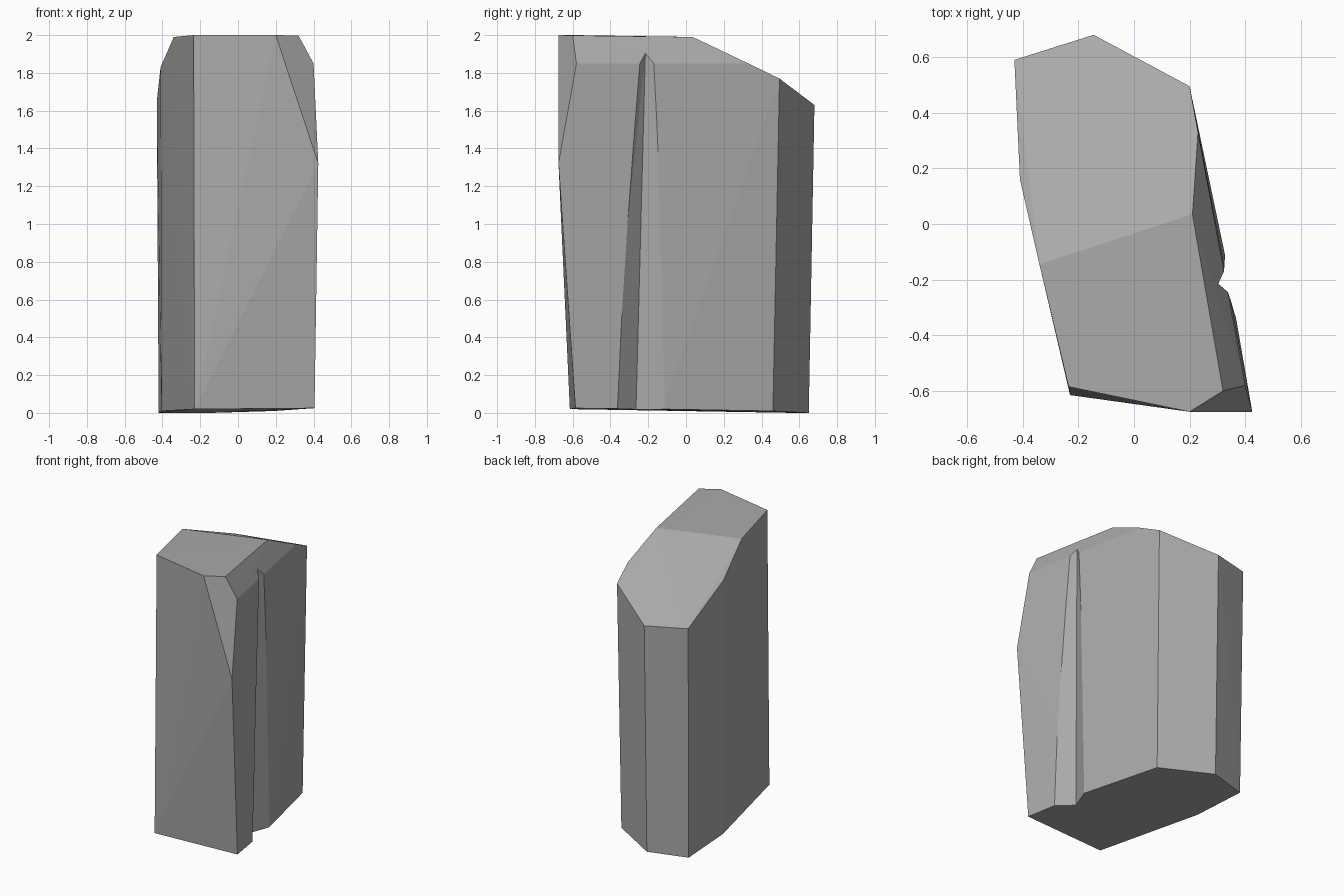
import bpy
import bmesh
from mathutils import Vector

default = bpy.data.objects.get("Cube")
if default:
    bpy.data.objects.remove(default, do_unlink=True)

stone = bpy.data.materials.new("stone grey")
stone.use_nodes = True
grey = (0.4, 0.4, 0.4, 1)
stone.diffuse_color = grey
stone.node_tree.nodes["Principled BSDF"].inputs["Base Color"].default_value = grey


def hull_object(name, points):
    """Make a flat-faced solid that wraps the given corner points."""
    bm = bmesh.new()
    for point in points:
        bm.verts.new(point)
    result = bmesh.ops.convex_hull(bm, input=bm.verts[:])
    spare = [v for v in result["geom_interior"] if isinstance(v, bmesh.types.BMVert)]
    bmesh.ops.delete(bm, geom=spare, context="VERTS")
    bmesh.ops.recalc_face_normals(bm, faces=bm.faces[:])
    mesh = bpy.data.meshes.new(name)
    bm.to_mesh(mesh)
    bm.free()
    mesh.materials.append(stone)
    obj = bpy.data.objects.new(name, mesh)
    bpy.context.collection.objects.link(obj)
    return obj


# Slightly tilted base outline, from the front left corner round to the front right
base_outline = [
    (-0.23, -0.615, 0.02), (-0.405, 0.16, 0.01), (-0.42, 0.57, 0),
    (-0.145, 0.65, 0), (0.19, 0.46, 0.01),
    (0.33, -0.125, 0.02), (0.405, -0.585, 0.025),
]
# Upper ends of the side walls
shoulder = [
    (-0.41, 0.16, 1.83), (-0.43, 0.59, 1.65), (-0.145, 0.68, 1.63),
    (0.2, 0.495, 1.77), (0.23, 0.33, 1.85),
    (0.4, -0.58, 1.85), (0.425, -0.675, 1.32),
]
# Corners of the nearly level front part of the top
crown = [
    (-0.235, -0.585, 2), (0.2, -0.675, 2), (0.32, -0.6, 1.998),
    (0.21, 0.035, 1.99), (-0.34, -0.145, 1.99),
]
rock = hull_object("rock_pillar", base_outline + shoulder + crown)


# Tapering crack down the side wall
def wedge_section(valley, near_edge, far_edge, reach):
    """Triangle whose open side reaches beyond the wall."""
    valley, near_edge, far_edge = map(Vector, (valley, near_edge, far_edge))
    return [valley] + [valley + (p - valley) * reach for p in (near_edge, far_edge)]


foot = wedge_section((0.27, -0.265, 0), (0.345, -0.34, 0), (0.325, -0.12, 0), 2)
head = wedge_section((0.303, -0.215, 1.905), (0.333, -0.24, 1.87), (0.326, -0.165, 1.85), 2)
below = [f + (f - h) * 0.03 for f, h in zip(foot, head)]
cutter = hull_object("crack_cutter", below + head)
cutter.hide_render = True

crack = rock.modifiers.new("crack", "BOOLEAN")
crack.operation = "DIFFERENCE"
crack.solver = "EXACT"
crack.object = cutter
bpy.context.view_layer.objects.active = rock
bpy.ops.object.modifier_apply(modifier=crack.name)
bpy.data.objects.remove(cutter, do_unlink=True)
